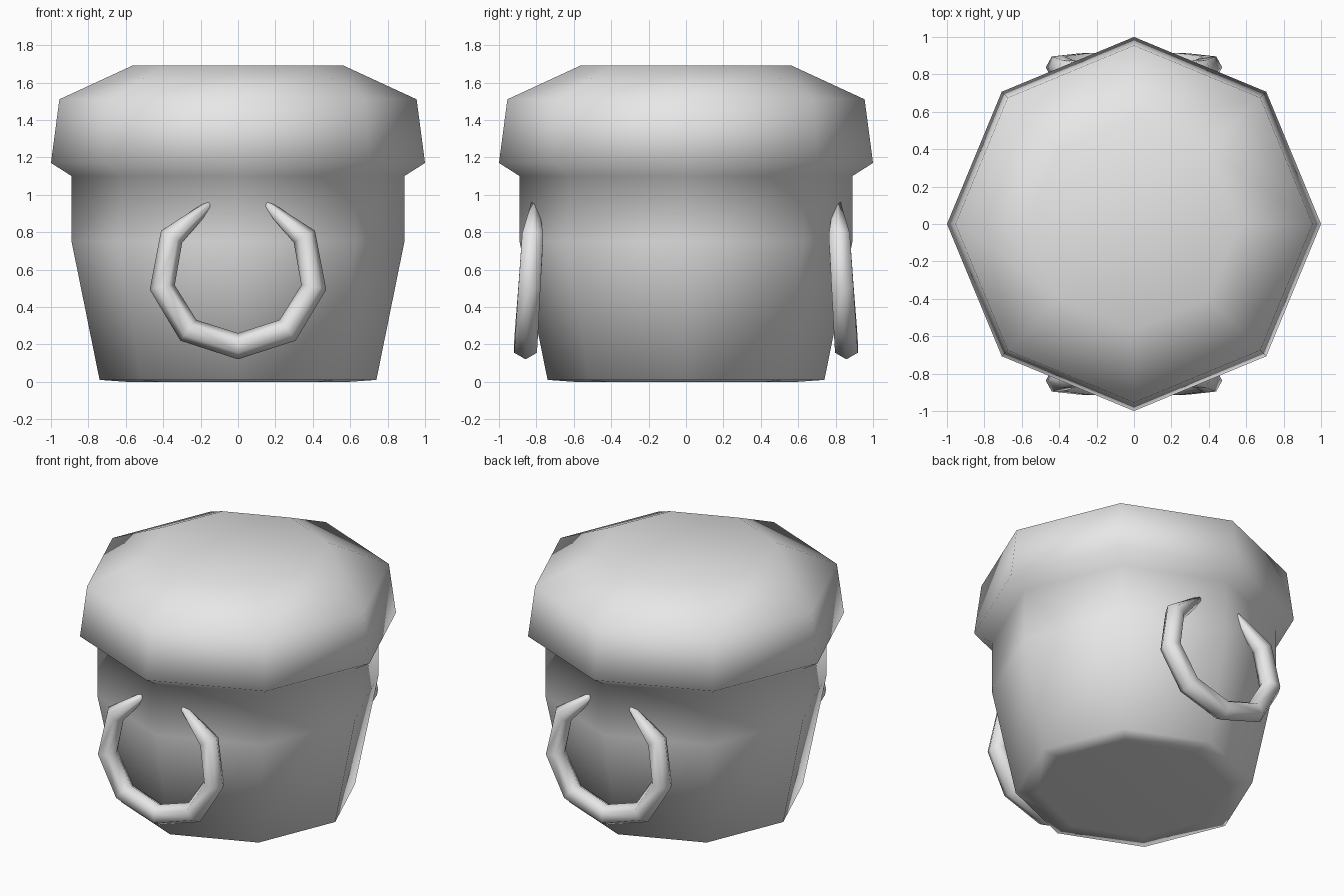
import bpy
import bmesh
from math import cos, sin, pi
from mathutils import Vector

cube = bpy.data.objects.get("Cube")
if cube:
    bpy.data.objects.remove(cube, do_unlink=True)

grey = bpy.data.materials.new("plain_grey")
grey.use_nodes = True
grey.diffuse_color = (0.8, 0.8, 0.8, 1)
grey.node_tree.nodes["Principled BSDF"].inputs["Base Color"].default_value = (0.8, 0.8, 0.8, 1)


def build_from_rings(name, rings):
    """Skin a series of equal-sized point rings, cap both ends, shade smooth."""
    bm = bmesh.new()
    loops = [[bm.verts.new(p) for p in ring] for ring in rings]
    for low, high in zip(loops, loops[1:]):
        n = len(low)
        for i in range(n):
            j = (i + 1) % n
            bm.faces.new((low[i], low[j], high[j], high[i]))
    bm.faces.new(loops[0])
    bm.faces.new(loops[-1])
    bmesh.ops.recalc_face_normals(bm, faces=bm.faces)
    for face in bm.faces:
        face.smooth = True
    mesh = bpy.data.meshes.new(name)
    bm.to_mesh(mesh)
    bm.free()
    mesh.materials.append(grey)
    obj = bpy.data.objects.new(name, mesh)
    bpy.context.collection.objects.link(obj)
    return obj


# Eight-sided pot with its overhanging lid, as one turned profile (radius, height)
profile = [(0.6, 0), (0.74, 0.01), (0.89, 0.75), (0.89, 1.1),
           (1.0, 1.17), (0.955, 1.51), (0.565, 1.69)]
SIDES = 8
build_from_rings("pot_with_lid", [
    [(r * cos(2 * pi * i / SIDES), r * sin(2 * pi * i / SIDES), z) for i in range(SIDES)]
    for r, z in profile])

# Open ring handle: half path (x, z, tube radius) from the bottom to the tip
half = [(0, 0.19, 0.07), (0.265, 0.275, 0.07), (0.405, 0.505, 0.068),
        (0.355, 0.775, 0.065), (0.15, 0.95, 0.022)]
path = [(-x, z, r) for x, z, r in reversed(half[1:])] + half


def handle_rings():
    points = [Vector((x, -0.87 + 0.065 * z, z)) for x, z, _ in path]
    rings = []
    for k, centre in enumerate(points):
        along = points[min(k + 1, len(points) - 1)] - points[max(k - 1, 0)]
        outward = Vector((along.z, 0, -along.x)).normalized()
        depth = along.cross(outward).normalized()
        r = path[k][2]
        rings.append([centre + r * (cos(a * pi / 3) * outward + sin(a * pi / 3) * depth)
                      for a in range(6)])
    return rings


for name, turn in (("front_handle", 0), ("back_handle", pi)):
    build_from_rings(name, handle_rings()).rotation_euler.z = turn
